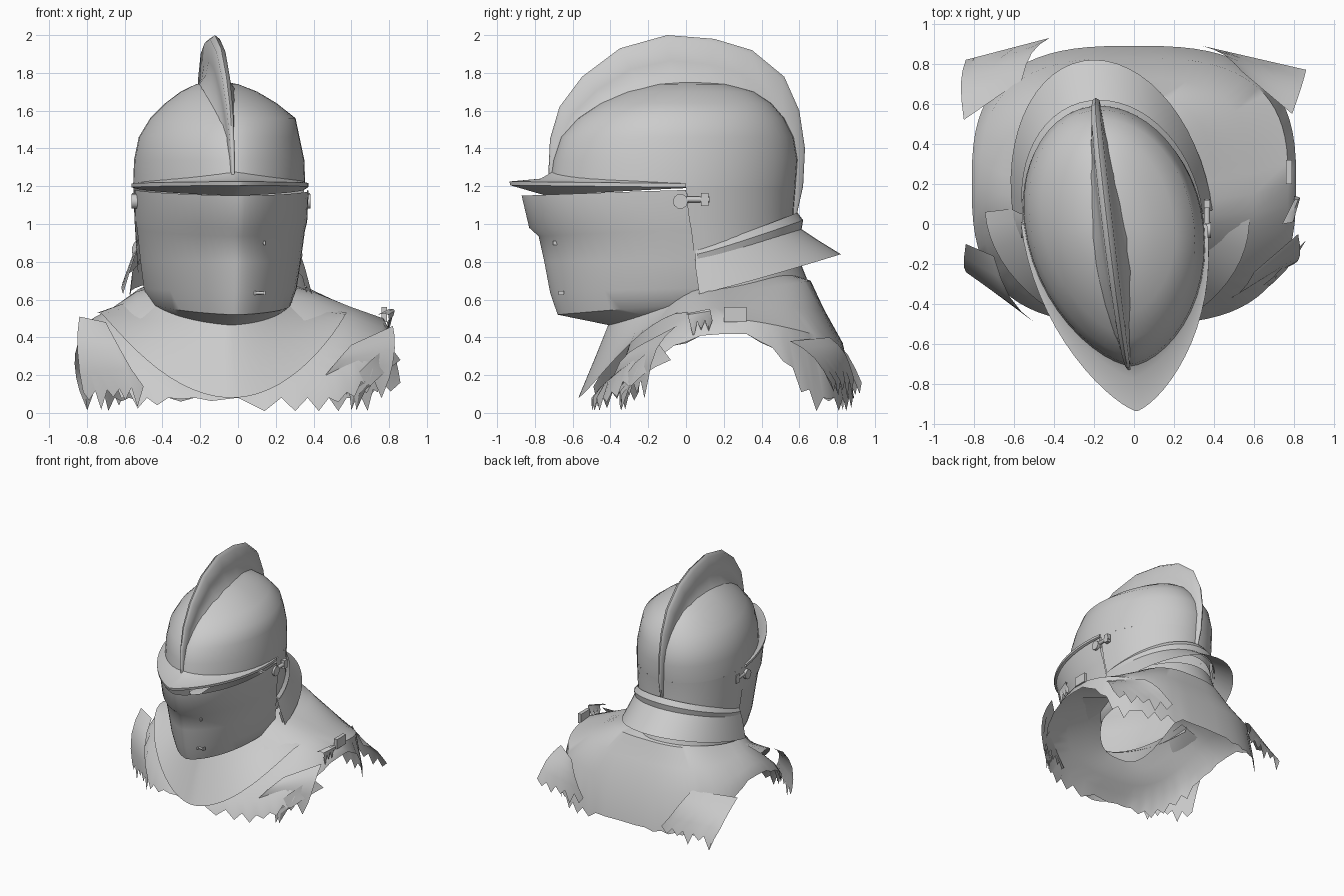
import bpy, math, random
from mathutils import Vector

random.seed(4)
if "Cube" in bpy.data.objects:
    bpy.data.objects.remove(bpy.data.objects["Cube"], do_unlink=True)

steel = bpy.data.materials.new("plain_grey")
steel.use_nodes = True
grey = (0.6, 0.6, 0.6, 1)
steel.diffuse_color = grey
steel.node_tree.nodes["Principled BSDF"].inputs["Base Color"].default_value = grey


def finish(obj, angle=40):
    """Give an object the material and smooth shading with sharp edges kept."""
    obj.data.materials.clear()
    obj.data.materials.append(steel)
    bpy.ops.object.select_all(action="DESELECT")
    obj.select_set(True)
    bpy.context.view_layer.objects.active = obj
    bpy.ops.object.shade_smooth_by_angle(angle=math.radians(angle))
    return obj


def grid_object(name, rows, closed=False, angle=40):
    """Skin a list of equally long point rows."""
    n = len(rows[0])
    verts = [p for row in rows for p in row]
    faces = []
    for r in range(len(rows) - 1):
        for c in range(n if closed else n - 1):
            d = (c + 1) % n
            faces.append((r * n + c, r * n + d, (r + 1) * n + d, (r + 1) * n + c))
    mesh = bpy.data.meshes.new(name)
    mesh.from_pydata(verts, [], faces)
    mesh.update()
    obj = bpy.data.objects.new(name, mesh)
    bpy.context.collection.objects.link(obj)
    return finish(obj, angle)


def power(v, p):
    return math.copysign(abs(v) ** p, v)


def ring(t, spec, keel, box, skew):
    """Point on a ring: centre x, centre y, half width, front, back, height."""
    cx, cy, a, front, back, z = spec
    s, c = math.sin(t), math.cos(t)
    x = a * power(s, keel if c > 0 else box)
    y = cy - (front if c > 0 else back) * power(c, box)
    if callable(z):
        height = z(x, y)
    else:
        end, side = (z[0] if c > 0 else z[2]), z[1]
        height = side + (end - side) * abs(c) ** 1.1
    return Vector((cx + x + skew * y, y, height))


def shell(name, rings, span=(-180, 180), n=48, keel=1.0, box=1.0, skew=-0.12, rag=0):
    """Loft rings over an angle span (0 is the front), with an optional torn hem."""
    closed = span[1] - span[0] == 360
    count = n if closed else n + 1
    angles = [math.radians(span[0] + (span[1] - span[0]) * i / n) for i in range(count)]
    rows = [[ring(t, spec, keel, box, skew) for t in angles] for spec in rings]
    for i, p in enumerate(rows[-1]):
        tear = rag if p.z < 0.3 else rag * 0.2
        p.z = max(0.01, p.z - (random.uniform(0, tear) if i % 2 else 0))
    return grid_object(name, rows, closed)


def level(z):
    return (z, z, z)


FRONT, REAR = (-90, 90), (90, 270)

# Skull dome, leaning slightly to one side
shell("skull_dome", [
    (-0.1, 0, 0.45, 0.72, 0.58, level(1.2)),
    (-0.1, 0, 0.445, 0.70, 0.59, level(1.34)),
    (-0.1, 0, 0.42, 0.66, 0.57, level(1.46)),
    (-0.08, 0, 0.38, 0.57, 0.52, level(1.56)),
    (-0.09, 0, 0.29, 0.45, 0.45, level(1.64)),
    (-0.1, 0, 0.20, 0.32, 0.36, level(1.7)),
    (-0.11, 0, 0.11, 0.18, 0.22, level(1.74)),
    (-0.12, 0, 0.01, 0.01, 0.01, level(1.76)),
], keel=1.3)

# Back of the skull down to the nape
shell("skull_nape", [
    (-0.1, 0, 0.45, 0.5, 0.58, level(1.2)),
    (-0.1, 0.02, 0.44, 0.5, 0.55, (1.0, 1.0, 1.08)),
    (-0.1, 0.06, 0.42, 0.5, 0.51, (0.8, 0.74, 0.95)),
], span=REAR, n=28)

# Raised comb: a wedge swept over the dome
outline = [(-0.73, 1.24), (-0.72, 1.45), (-0.67, 1.62), (-0.55, 1.78), (-0.35, 1.93),
           (-0.1, 2.0), (0.15, 1.98), (0.35, 1.92), (0.52, 1.78), (0.6, 1.6),
           (0.63, 1.4), (0.62, 1.2), (0.58, 1.02)]
comb = []
for i, (y, z) in enumerate(outline):
    u = math.sin(math.pi * i / (len(outline) - 1))
    depth, width = 0.05 + 0.32 * u, 0.025 + 0.07 * u
    row = []
    for side, k in ((-1, 1), (-0.55, 0.78), (-0.38, 0.5), (-0.28, 0.08), (0, 0),
                    (0.28, 0.08), (0.38, 0.5), (0.55, 0.78), (1, 1)):
        yy = y * (1 - depth * k)
        zz = z + (1.25 - z) * depth * k
        lean = -0.11 - 0.12 * yy - 0.03 * (zz - 1.2)
        row.append((lean + side * width, yy, zz))
    comb.append(row)
grid_object("comb", comb, angle=60)

# Pointed brim over the eye slit
shell("brim", [
    (-0.1, 0, 0.445, 0.70, 0, (1.28, 1.21, 0)),
    (-0.1, 0, 0.455, 0.77, 0, (1.24, 1.215, 0)),
    (-0.1, 0, 0.465, 0.935, 0, (1.225, 1.215, 0)),
    (-0.1, 0, 0.465, 0.93, 0, (1.205, 1.195, 0)),
    (-0.1, 0, 0.45, 0.74, 0, (1.15, 1.19, 0)),
], span=FRONT, n=32, keel=1.5)

# Face plate with a ridge below the eyes and a tucked chin
shell("face_plate", [
    (-0.09, 0.0, 0.455, 0.87, 0, (1.15, 1.18, 0)),
    (-0.09, 0.02, 0.45, 0.85, 0, (0.98, 1.02, 0)),
    (-0.09, 0.03, 0.44, 0.81, 0, (0.935, 0.97, 0)),
    (-0.09, 0.05, 0.42, 0.80, 0, (0.8, 0.8, 0)),
    (-0.09, 0.07, 0.40, 0.79, 0, (0.64, 0.66, 0)),
    (-0.09, 0.08, 0.37, 0.76, 0, (0.52, 0.58, 0)),
    (-0.09, 0.08, 0.34, 0.49, 0, (0.465, 0.56, 0)),
], span=FRONT, n=32, keel=1.3)

# Flared throat plate


def throat_hem(x, y):
    return 0.08 + 0.45 * min(1, abs(x) / 0.65) ** 2


shell("throat_plate", [
    (-0.09, 0.08, 0.34, 0.49, 0, (0.47, 0.64, 0)),
    (-0.09, 0.08, 0.48, 0.55, 0, (0.32, 0.59, 0)),
    (-0.08, 0.06, 0.66, 0.63, 0, throat_hem),
], span=FRONT, n=32, skew=-0.08, keel=1.25)

# Neck guard: rolled rim, flared tail and the collar below it
shell("neck_rim", [
    (-0.1, 0.06, 0.42, 0, 0.53, (0, 0.87, 1.06)),
    (-0.1, 0.06, 0.45, 0, 0.56, (0, 0.84, 1.02)),
    (-0.1, 0.06, 0.44, 0, 0.55, (0, 0.79, 0.96)),
], span=REAR, n=28)
shell("neck_flare", [
    (-0.1, 0.05, 0.43, 0, 0.55, (0, 0.86, 0.98)),
    (-0.1, 0.05, 0.46, 0, 0.64, (0, 0.77, 0.92)),
    (-0.1, 0.07, 0.50, 0, 0.75, (0, 0.63, 0.84)),
], span=REAR, n=28)
shell("under_collar", [
    (-0.1, 0.06, 0.45, 0, 0.52, (0, 0.72, 0.86)),
    (-0.09, 0.08, 0.47, 0, 0.56, (0, 0.62, 0.71)),
], span=REAR, n=28)

# Cloth mantle with arm arches and a torn hem


def arm_arch(x, y):
    bend = 0.8 if y < 0.24 else 1.8
    return max(0.08, 0.43 - bend * (y - 0.24) ** 2)


shell("mantle", [
    (-0.08, 0.1, 0.32, 0.4, 0.44, (0.36, 0.68, 0.74)),
    (-0.07, 0.12, 0.47, 0.44, 0.54, (0.3, 0.64, 0.7)),
    (-0.03, 0.15, 0.63, 0.53, 0.58, (0.2, 0.56, 0.55)),
    (0, 0.2, 0.77, 0.65, 0.63, (0.14, 0.5, 0.37)),
    (0, 0.2, 0.81, 0.70, 0.69, arm_arch),
], n=76, box=0.7, keel=0.7, skew=0, rag=0.08)


# Torn sleeve scraps hanging from the shoulders
def scrap(name, a, b, c, d, bulge, n=10):
    """Bent sheet: top edge a-b, torn bottom edge d-c."""
    a, b, c, d = map(Vector, (a, b, c, d))
    rows = []
    for r in range(5):
        v = r / 4
        row = []
        for i in range(n + 1):
            u = i / n
            p = a.lerp(b, u).lerp(d.lerp(c, u), v)
            p += Vector(bulge) * math.sin(math.pi * v)
            if r == 4:
                p.z = max(0.01, p.z + (random.uniform(-0.09, -0.02) if i % 2 else 0.02))
            row.append(p)
        rows.append(row)
    grid_object(name, rows)


scrap("front_scrap_right", (-0.84, -0.1, 0.51), (-0.7, -0.16, 0.48),
      (-0.5, -0.49, 0.12), (-0.82, -0.25, 0.09), (-0.02, -0.04, 0.03))
scrap("front_scrap_left", (0.82, -0.05, 0.46), (0.6, -0.24, 0.36),
      (0.4, -0.4, 0.12), (0.8, -0.2, 0.16), (0.02, -0.03, 0.03))
scrap("front_strip_left", (0.86, -0.08, 0.28), (0.8, -0.14, 0.36),
      (0.56, -0.36, 0.13), (0.64, -0.34, 0.08), (0.01, -0.02, 0.02), n=6)
scrap("back_scrap_right", (-0.85, 0.52, 0.36), (-0.56, 0.72, 0.42),
      (-0.42, 0.93, 0.14), (-0.84, 0.82, 0.1), (-0.02, 0.03, 0.03))
scrap("back_scrap_left", (0.79, 0.55, 0.38), (0.54, 0.76, 0.4),
      (0.34, 0.89, 0.16), (0.86, 0.77, 0.14), (0.01, 0.02, 0.03))
scrap("shoulder_tuft_left", (0.74, 0.0, 0.52), (0.8, 0.12, 0.55),
      (0.8, 0.14, 0.47), (0.79, 0.02, 0.46), (0.03, 0, 0.03), n=6)


# Small fittings
def rod(name, location, radius, length, turn):
    bpy.ops.mesh.primitive_cylinder_add(vertices=10, radius=radius, depth=length,
                                        location=location, rotation=turn)
    bpy.context.object.name = name
    finish(bpy.context.object)


def block(name, location, size):
    bpy.ops.mesh.primitive_cube_add(size=1, location=location)
    obj = bpy.context.object
    obj.name = name
    obj.scale = size
    finish(obj)


quarter = math.pi / 2
for label, x in (("left", 0.365), ("right", -0.545)):
    rod("pivot_" + label, (x, -0.03, 1.12), 0.04, 0.04, (0, quarter, 0))
    rod("strap_pin_" + label, (x, 0.06, 1.13), 0.015, 0.13, (quarter, 0, 0))
    block("buckle_" + label, (x, 0.1, 1.13), (0.03, 0.04, 0.07))
for label, z, y in (("upper", 0.9, -0.69), ("lower", 0.635, -0.66)):
    rod("face_pin_" + label, (0.115, y, z), 0.008, 0.05, (0, quarter, 0))
    for dx in (-0.025, 0.025):
        block("pin_end_" + label, (0.115 + dx, y, z), (0.01, 0.03, 0.022))
block("shoulder_fitting", (0.775, 0.26, 0.52), (0.03, 0.12, 0.08))
